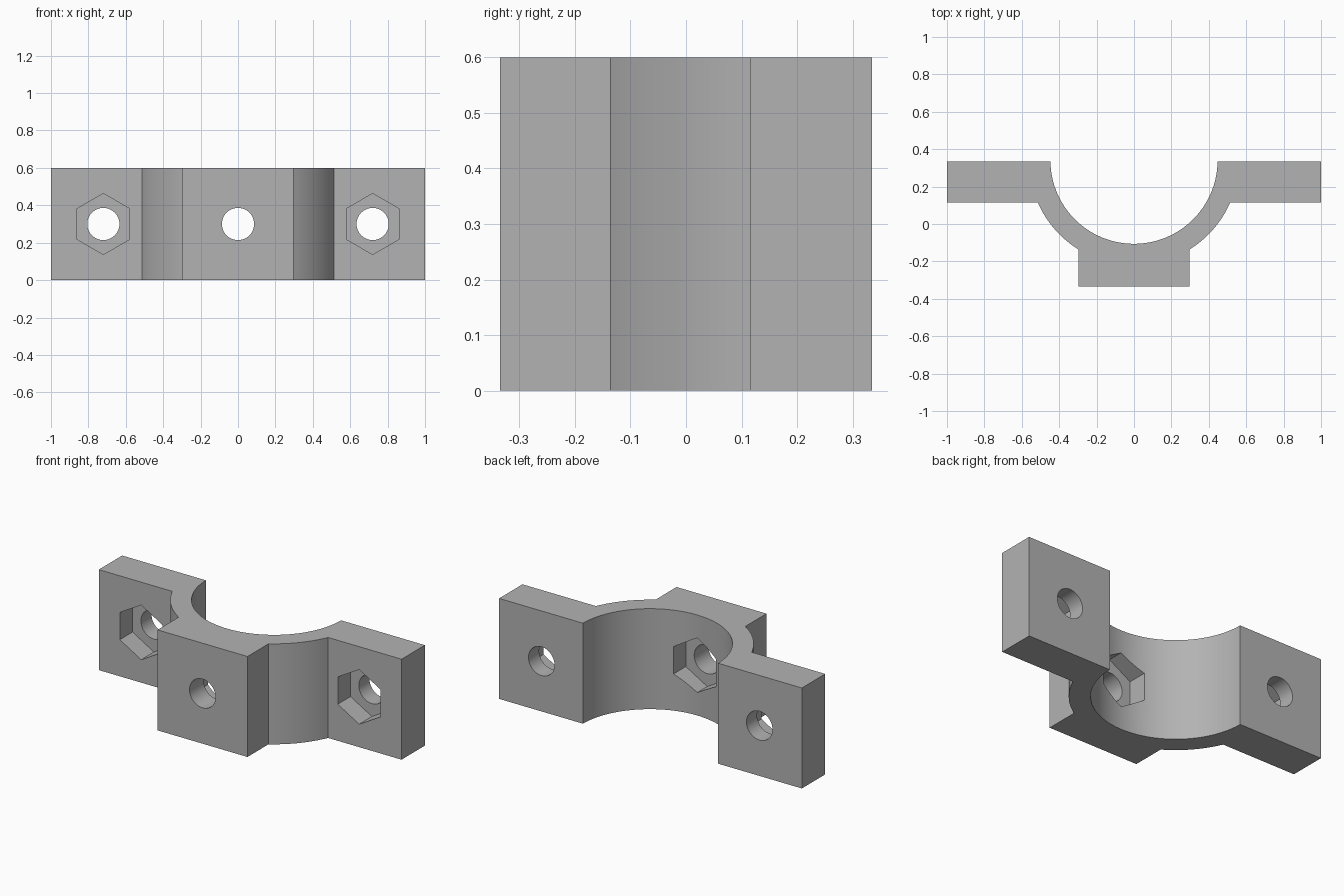
import bpy, bmesh
from math import pi, sin, cos, asin, acos
from mathutils import Matrix, Vector

if "Cube" in bpy.data.objects:
    bpy.data.objects.remove(bpy.data.objects["Cube"], do_unlink=True)

HEIGHT = 0.6
BACK, FRONT, FLANGE_FRONT = 0.335, -0.335, 0.115
CENTRE_Y, BORE_R, OUTER_R = 0.341, 0.447, 0.562
BLOCK_X, BOLT_X = 0.297, 0.72
HOLE_R, NUT_R = 0.086, 0.163

grey = bpy.data.materials.new("grey")
grey.use_nodes = True
colour = (0.45, 0.45, 0.45, 1)
grey.diffuse_color = colour
grey.node_tree.nodes["Principled BSDF"].inputs["Base Color"].default_value = colour


def arc(radius, start, end, steps):
    """Points on a circle about the bore axis, angles measured from -y towards +x."""
    angles = [start + (end - start) * i / steps for i in range(steps + 1)]
    return [(radius * sin(a), CENTRE_Y - radius * cos(a)) for a in angles]


def make_object(name, bm):
    bmesh.ops.recalc_face_normals(bm, faces=bm.faces)
    mesh = bpy.data.meshes.new(name)
    bm.to_mesh(mesh)
    bm.free()
    mesh.materials.append(grey)
    obj = bpy.data.objects.new(name, mesh)
    bpy.context.collection.objects.link(obj)
    return obj


def cutter(name, x, y0, y1, radius, sides):
    """Prism along y, with a corner pointing up."""
    bm = bmesh.new()
    bmesh.ops.create_cone(bm, cap_ends=True, segments=sides, radius1=radius,
                          radius2=radius, depth=y1 - y0)
    place = Matrix.Translation((x, (y0 + y1) / 2, HEIGHT / 2))
    bmesh.ops.transform(bm, matrix=place @ Matrix.Rotation(pi / 2, 4, "X"), verts=bm.verts)
    return make_object(name, bm)


# Clamp half: bore, flanges, outer wall and front block in one extruded profile
bore_end = acos((CENTRE_Y - BACK) / BORE_R)
wall_start = asin(BLOCK_X / OUTER_R)
wall_end = acos((CENTRE_Y - FLANGE_FRONT) / OUTER_R)
right_wall = arc(OUTER_R, wall_end, wall_start, 16)
left_wall = [(-x, y) for x, y in reversed(right_wall)]
profile = (arc(BORE_R, -bore_end, bore_end, 64)
           + [(1, BACK), (1, FLANGE_FRONT)] + right_wall
           + [(BLOCK_X, FRONT), (-BLOCK_X, FRONT)] + left_wall
           + [(-1, FLANGE_FRONT), (-1, BACK)])
bm = bmesh.new()
face = bm.faces.new([bm.verts.new((x, y, 0)) for x, y in profile])
side = bmesh.ops.extrude_face_region(bm, geom=[face])
top = [v for v in side["geom"] if isinstance(v, bmesh.types.BMVert)]
bmesh.ops.translate(bm, verts=top, vec=Vector((0, 0, HEIGHT)))
clamp = make_object("clamp_half", bm)

# Bolt holes and hexagonal nut pockets
cutters = [cutter("hole_cutter", x, -0.5, 0.5, HOLE_R, 48) for x in (-BOLT_X, 0, BOLT_X)]
cutters += [cutter("pocket_cutter", x, 0, FLANGE_FRONT + 0.12, NUT_R, 6)
            for x in (-BOLT_X, BOLT_X)]
cutters.append(cutter("centre_pocket_cutter", 0, -0.2, 0.2, NUT_R, 6))

bpy.context.view_layer.objects.active = clamp
for cut in cutters:
    cut.hide_render = True
    mod = clamp.modifiers.new("cut", "BOOLEAN")
    mod.operation, mod.solver, mod.object = "DIFFERENCE", "EXACT", cut
    bpy.ops.object.modifier_apply(modifier=mod.name)
    bpy.data.objects.remove(cut, do_unlink=True)

# Smooth curved walls, crisp corners
bpy.ops.object.select_all(action="DESELECT")
clamp.select_set(True)
bpy.ops.object.shade_smooth_by_angle(angle=pi / 6)
